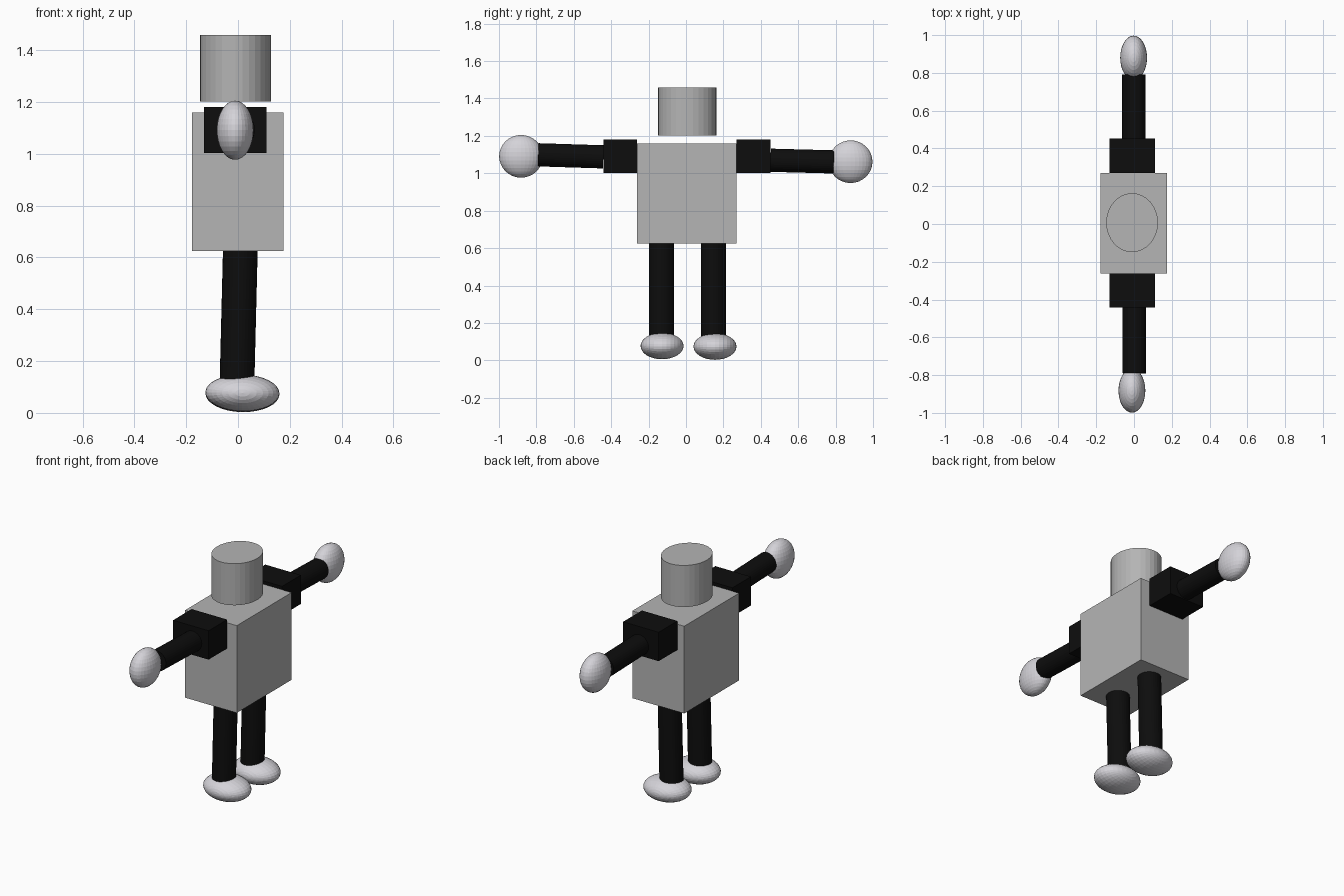
import bpy
import math
from mathutils import Vector

if "Cube" in bpy.data.objects:
    bpy.data.objects.remove(bpy.data.objects["Cube"])


def material(name, rgb):
    m = bpy.data.materials.new(name)
    m.diffuse_color = (*rgb, 1)
    m.use_nodes = True
    m.node_tree.nodes["Principled BSDF"].inputs["Base Color"].default_value = m.diffuse_color
    return m


GREY = material("mid grey", (0.46, 0.46, 0.46))
BLACK = material("black", (0.004, 0.004, 0.004))
SILVER = material("pale silver", (0.66, 0.65, 0.69))


def finish(name, mat, scale=None):
    ob = bpy.context.object
    ob.name = name
    if scale:
        ob.scale = scale
    ob.data.materials.append(mat)
    return ob


def box(name, mat, lo, hi):
    lo, hi = Vector(lo), Vector(hi)
    bpy.ops.mesh.primitive_cube_add(size=1, location=(lo + hi) / 2)
    return finish(name, mat, hi - lo)


def rod(name, mat, start, end, radius):
    start, end = Vector(start), Vector(end)
    axis = end - start
    bpy.ops.mesh.primitive_cylinder_add(
        vertices=32, radius=radius, depth=axis.length, location=(start + end) / 2,
        rotation=axis.to_track_quat('Z', 'Y').to_euler())
    return finish(name, mat)


def ellipsoid(name, mat, centre, radii, rotation=(0, 0, 0)):
    bpy.ops.mesh.primitive_uv_sphere_add(
        segments=32, ring_count=16, radius=1, location=centre, rotation=rotation)
    return finish(name, mat, radii)


# Torso and the oval head floating just above it
box("torso", GREY, (-0.177, -0.262, 0.625), (0.175, 0.270, 1.16))
bpy.ops.mesh.primitive_cylinder_add(vertices=32, radius=1, depth=1,
                                    location=(-0.01, 0.007, 1.33))
finish("head", GREY, (0.137, 0.156, 0.255))

# Arms: shoulder block, slightly sloping arm, flattened round hand
# side, shoulder inner/outer y, arm inner/outer z, hand centre, arm x
ARMS = [
    ("left", -1, 0.262, 0.442, 1.088, 1.099, (-0.011, -0.882, 1.091), 0.002),
    ("right", 1, 0.270, 0.452, 1.070, 1.061, (-0.002, 0.880, 1.062), -0.001),
]
for side, s, y0, y1, z0, z1, hand, x in ARMS:
    ys = sorted((s * y0, s * y1))
    box(side + "_shoulder", BLACK, (-0.131, ys[0], 1.003), (0.110, ys[1], 1.18))
    rod(side + "_arm", BLACK, (x, s * y1, z0), (x, s * 0.79, z1), 0.062)
    ellipsoid(side + "_hand", SILVER, hand, (0.071, 0.117, 0.114))

# Legs leaning slightly, with oval feet
for side, y, foot_y, foot_z in (("left", -0.131, -0.128, 0.077),
                                ("right", 0.146, 0.155, 0.074)):
    rod(side + "_leg", BLACK, (0.009, y, 0.63), (-0.004, y, 0.11), 0.067)
    # sphere poles point sideways
    ellipsoid(side + "_foot", SILVER, (0.017, foot_y, foot_z), (0.143, 0.071, 0.115),
              (math.pi / 2, math.radians(1), 0))
